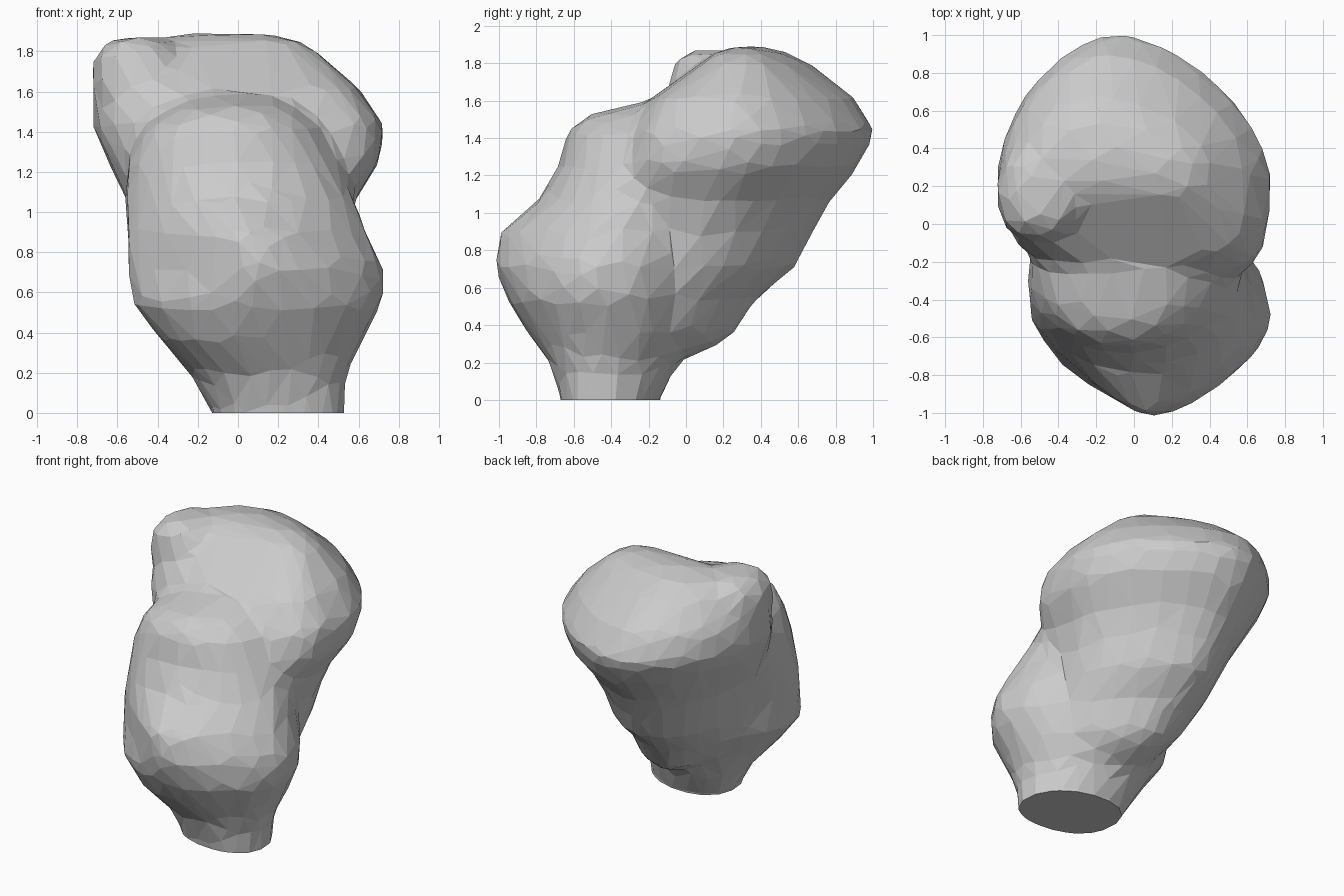
import bpy, bmesh, math

if "Cube" in bpy.data.objects:
    bpy.data.objects.remove(bpy.data.objects["Cube"])

SIDES = 28

# sections: z, x min, x max, y min, y max
FACE = [
    (-0.15, -0.10, 0.53, -0.66, -0.15), (0.0, -0.13, 0.54, -0.67, -0.14),
    (0.18, -0.23, 0.54, -0.72, -0.05), (0.36, -0.38, 0.62, -0.85, 0.0),
    (0.54, -0.53, 0.72, -0.96, 0.03), (0.72, -0.55, 0.73, -1.03, 0.06),
    (0.89, -0.56, 0.65, -1.01, 0.12), (1.07, -0.57, 0.58, -0.79, 0.16),
    (1.25, -0.55, 0.51, -0.68, 0.22), (1.43, -0.47, 0.41, -0.64, 0.24),
    (1.52, -0.32, 0.30, -0.54, 0.24), (1.59, -0.24, 0.24, -0.24, 0.24),
]
SKULL = [
    (0.22, 0.0, 0.35, -0.45, 0.0), (0.29, -0.1, 0.42, -0.5, 0.18),
    (0.36, -0.2, 0.45, -0.5, 0.27), (0.54, -0.36, 0.50, -0.5, 0.38),
    (0.72, -0.43, 0.52, -0.45, 0.60), (0.89, -0.49, 0.54, -0.4, 0.68),
    (1.07, -0.56, 0.59, -0.35, 0.78), (1.25, -0.65, 0.71, -0.33, 0.93),
    (1.43, -0.73, 0.73, -0.29, 1.02), (1.61, -0.71, 0.61, -0.19, 0.91),
    (1.79, -0.58, 0.41, 0.06, 0.68), (1.86, -0.45, 0.30, 0.16, 0.54),
    (1.89, -0.24, 0.15, 0.24, 0.42),
]
BROW = [
    (1.35, -0.66, -0.30, -0.05, 0.40), (1.60, -0.73, -0.26, -0.10, 0.45),
    (1.78, -0.72, -0.30, -0.08, 0.42), (1.87, -0.62, -0.36, 0.0, 0.32),
]


def spow(v, p):
    return math.copysign(abs(v) ** p, v)


def loft(bm, sections, mid, powers, skew=0.0, tilt=0.0):
    """Closed skin; powers(z) gives corner sharpness front left, front right, back."""
    rings = []
    for z, x0, x1, y0, y1 in sections:
        cx, rx, cy = (x0 + x1) / 2, (x1 - x0) / 2, y0 + mid * (y1 - y0)
        left, right, back = powers(z)
        turn = tilt if z < 0.25 else 0.0
        ring = []
        for i in range(SIDES):
            a = 2 * math.pi * i / SIDES
            c, s = math.cos(a), math.sin(a + turn)
            p = back if s > 0 else (left if c < 0 else right)
            ry = y1 - cy if s > 0 else cy - y0
            ring.append(bm.verts.new((cx + rx * spow(c, p) + skew * max(s, 0) ** 2,
                                      cy + ry * spow(s, p), z)))
        rings.append(ring)
    for lo, hi in zip(rings, rings[1:]):
        for i in range(SIDES):
            j = (i + 1) % SIDES
            bm.faces.new((lo[i], lo[j], hi[j], hi[i]))
    bm.faces.new(rings[0][::-1])
    bm.faces.new(rings[-1])


def face_powers(z):
    snout = math.exp(-((z - 0.8) / 0.25) ** 2)
    return 0.85 + 0.9 * snout, 1.0 + 0.4 * snout, 0.95


bm = bmesh.new()
# face and neck column: pointed snout, rounder neck and forehead
loft(bm, FACE, 0.48, face_powers, tilt=-0.2)
# large overhanging skull
loft(bm, SKULL, 0.42, lambda z: (0.75, 0.5, 1.2), skew=-0.09)
# raised lump on the upper left of the brow
loft(bm, BROW, 0.5, lambda z: (0.8, 0.8, 0.9))
bmesh.ops.recalc_face_normals(bm, faces=bm.faces)
mesh = bpy.data.meshes.new("head")
bm.to_mesh(mesh)
bm.free()
head = bpy.data.objects.new("head", mesh)
bpy.context.collection.objects.link(head)

# fuse the masses, soften the seams, reduce to flat facets
m = head.modifiers.new("fuse", 'REMESH')
m.mode, m.voxel_size = 'VOXEL', 0.045
m = head.modifiers.new("soften", 'SMOOTH')
m.factor, m.iterations = 0.5, 9
m = head.modifiers.new("facets", 'DECIMATE')
m.ratio = 0.065
dg = bpy.context.evaluated_depsgraph_get()
fused = bpy.data.meshes.new_from_object(head.evaluated_get(dg))
head.modifiers.clear()

# flat cut at the neck
bm = bmesh.new()
bm.from_mesh(fused)
bmesh.ops.bisect_plane(bm, geom=bm.verts[:] + bm.edges[:] + bm.faces[:],
                       plane_co=(0, 0, 0), plane_no=(0, 0, 1), clear_inner=True)
bmesh.ops.holes_fill(bm, edges=[e for e in bm.edges if e.is_boundary], sides=0)
bmesh.ops.recalc_face_normals(bm, faces=bm.faces)
for f in bm.faces:
    f.smooth = False
bm.to_mesh(fused)
bm.free()
head.data = fused
